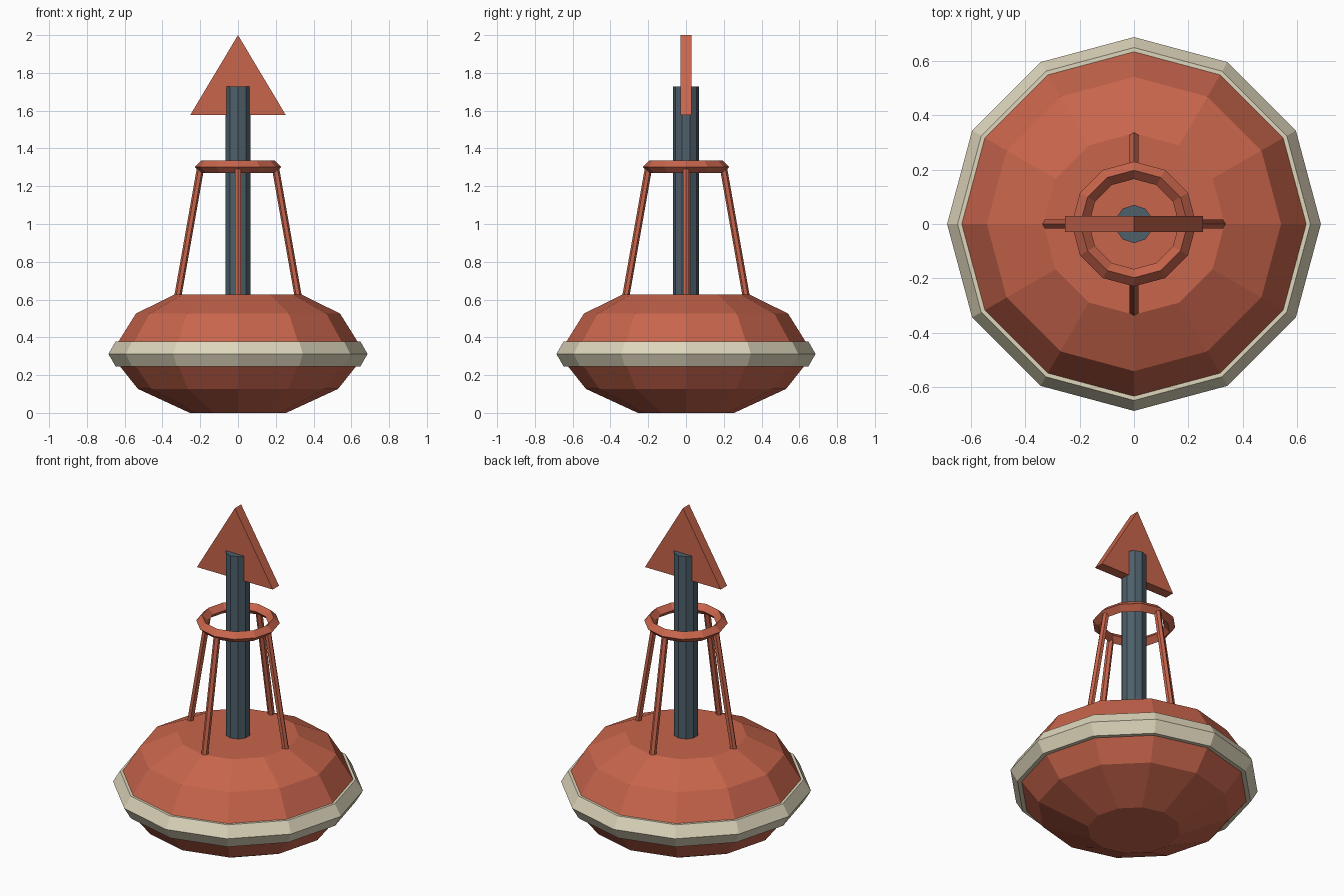
import bpy
import bmesh
from math import cos, sin, pi
from mathutils import Vector

cube = bpy.data.objects.get("Cube")
if cube:
    bpy.data.objects.remove(cube, do_unlink=True)


def make_material(name, color):
    mat = bpy.data.materials.new(name)
    mat.use_nodes = True
    mat.diffuse_color = (*color, 1)
    mat.node_tree.nodes["Principled BSDF"].inputs["Base Color"].default_value = (*color, 1)
    return mat


RED = make_material("buoy red", (0.58, 0.13, 0.072))
CREAM = make_material("cream", (0.73, 0.67, 0.50))
STEEL = make_material("dark steel", (0.076, 0.115, 0.145))


def finish(name, mat):
    obj = bpy.context.object
    obj.name = obj.data.name = name
    obj.data.materials.append(mat)
    return obj


def add_mesh(name, bm, mat):
    bmesh.ops.recalc_face_normals(bm, faces=bm.faces)
    mesh = bpy.data.meshes.new(name)
    bm.to_mesh(mesh)
    bm.free()
    mesh.materials.append(mat)
    obj = bpy.data.objects.new(name, mesh)
    bpy.context.collection.objects.link(obj)
    return obj


def lathe(name, profile, sides, mat):
    """Closed solid of revolution from (radius, height) pairs."""
    bm = bmesh.new()
    rings = [[bm.verts.new((r * cos(2 * pi * i / sides), r * sin(2 * pi * i / sides), z))
              for i in range(sides)] for r, z in profile]
    for low, high in zip(rings, rings[1:]):
        for i in range(sides):
            j = (i + 1) % sides
            bm.faces.new((low[i], low[j], high[j], high[i]))
    bm.faces.new(rings[0])
    bm.faces.new(rings[-1])
    return add_mesh(name, bm, mat)


def rod(name, start, end, radius, sides, mat):
    start, end = Vector(start), Vector(end)
    axis = end - start
    bpy.ops.mesh.primitive_cylinder_add(
        vertices=sides, radius=radius, depth=axis.length, location=(start + end) / 2,
        rotation=axis.to_track_quat('Z', 'Y').to_euler())
    return finish(name, mat)


def hoop(name, major, minor, minor_sides, z, mat):
    bpy.ops.mesh.primitive_torus_add(
        major_segments=12, minor_segments=minor_sides,
        major_radius=major, minor_radius=minor, location=(0, 0, z))
    return finish(name, mat)


# Faceted float and its fender band
lathe("float_hull", [(0.255, 0), (0.53, 0.127), (0.675, 0.31),
                     (0.54, 0.526), (0.333, 0.628)], 12, RED)
hoop("fender_band", 0.609, 0.077, 6, 0.312, CREAM)

# Central mast
rod("mast", (0, 0, 0.6), (0, 0, 1.728), 0.07, 10, STEEL)

# Four leaning legs carrying the hoop
for i, side in enumerate(("left", "back", "right", "front")):
    c, s = cos(i * pi / 2), sin(i * pi / 2)
    rod(side + "_leg", (0.318 * c, 0.318 * s, 0.62),
        (0.198 * c, 0.198 * s, 1.3), 0.019, 6, RED)
hoop("cage_hoop", 0.197, 0.032, 4, 1.303, RED)

# Triangular topmark plate
bm = bmesh.new()
outline = [(-0.253, 1.577), (0.253, 1.577), (0, 2)]
face = bm.faces.new([bm.verts.new((x, -0.03, z)) for x, z in outline])
extruded = bmesh.ops.extrude_face_region(bm, geom=[face], use_keep_orig=True)
moved = [v for v in extruded["geom"] if isinstance(v, bmesh.types.BMVert)]
bmesh.ops.translate(bm, verts=moved, vec=(0, 0.06, 0))
add_mesh("topmark", bm, RED)
